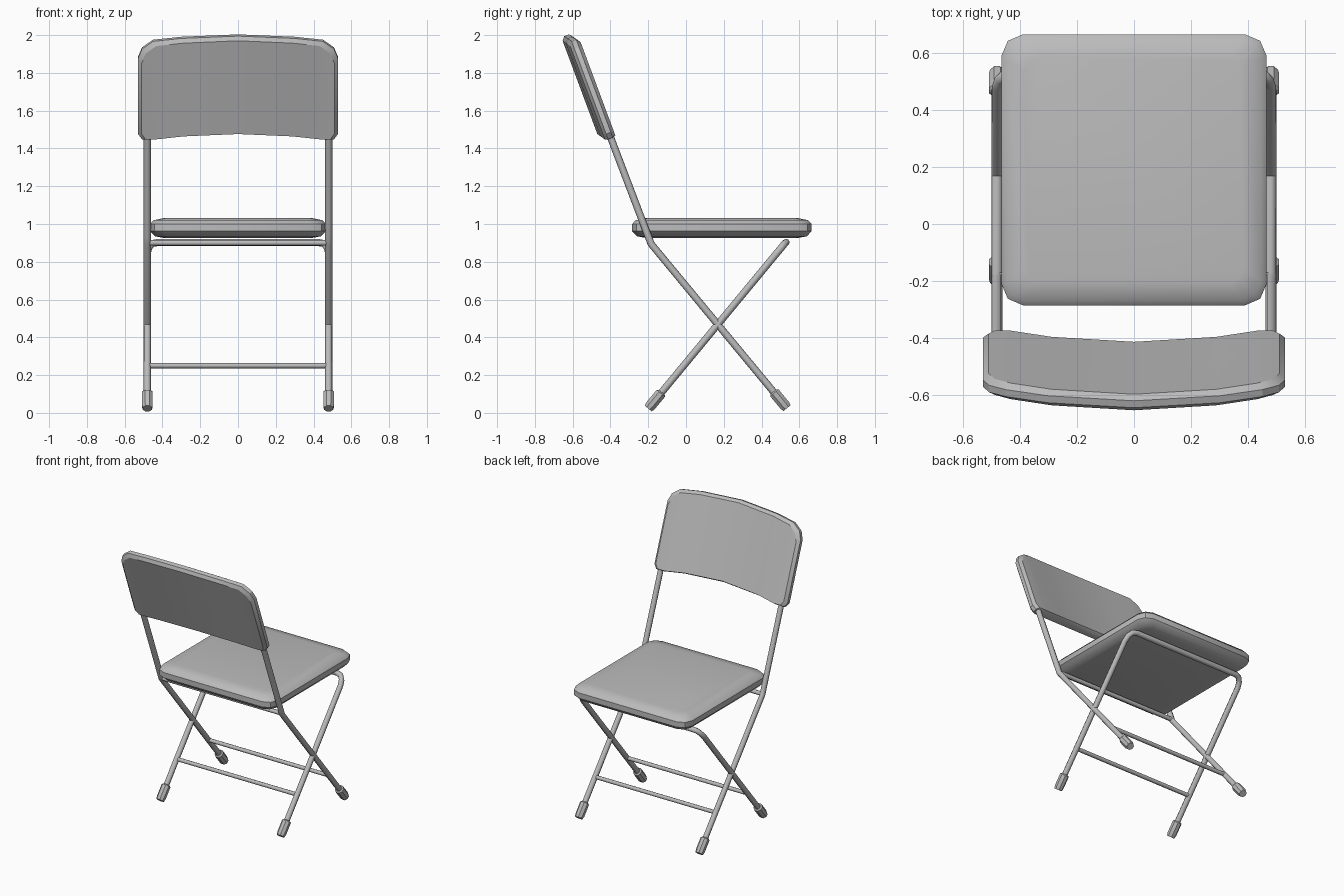
import bpy
import bmesh
import math
from mathutils import Vector

cube = bpy.data.objects.get("Cube")
if cube:
    bpy.data.objects.remove(cube, do_unlink=True)

GREY = (0.5, 0.5, 0.5, 1)
mat = bpy.data.materials.new("plain_grey")
mat.use_nodes = True
mat.diffuse_color = GREY
mat.node_tree.nodes["Principled BSDF"].inputs["Base Color"].default_value = GREY

LEG_X = 0.48
TUBE = 0.019


def finish(obj, angle=35):
    obj.data.materials.clear()
    obj.data.materials.append(mat)
    bpy.ops.object.select_all(action='DESELECT')
    obj.select_set(True)
    bpy.context.view_layer.objects.active = obj
    bpy.ops.object.shade_smooth_by_angle(angle=math.radians(angle))


def from_bmesh(name, bm, angle=35):
    bmesh.ops.recalc_face_normals(bm, faces=bm.faces)
    mesh = bpy.data.meshes.new(name)
    bm.to_mesh(mesh)
    bm.free()
    obj = bpy.data.objects.new(name, mesh)
    bpy.context.collection.objects.link(obj)
    finish(obj, angle)


def skin(bm, rings):
    """Join closed rings of points with quads and return the vertex rings."""
    loops = [[bm.verts.new(p) for p in ring] for ring in rings]
    n = len(loops[0])
    for a, b in zip(loops, loops[1:]):
        for i in range(n):
            j = (i + 1) % n
            bm.faces.new((a[i], a[j], b[j], b[i]))
    return loops


def tube(name, points, radius):
    """Octagonal tube along a path."""
    curve = bpy.data.curves.new(name, 'CURVE')
    curve.dimensions = '3D'
    curve.bevel_depth = radius
    curve.bevel_resolution = 2
    curve.use_fill_caps = True
    spline = curve.splines.new('POLY')
    spline.points.add(len(points) - 1)
    for sp, p in zip(spline.points, points):
        sp.co = (*p, 1)
    obj = bpy.data.objects.new(name, curve)
    bpy.context.collection.objects.link(obj)
    bpy.ops.object.select_all(action='DESELECT')
    obj.select_set(True)
    bpy.context.view_layer.objects.active = obj
    bpy.ops.object.convert(target='MESH')
    finish(bpy.context.view_layer.objects.active, 50)


def foot_cap(name, base, toward):
    """Octagonal rubber foot with a narrowed tip."""
    base, axis = Vector(base), (Vector(toward) - Vector(base)).normalized()
    across = Vector((1, 0, 0))
    other = axis.cross(across)
    rings = []
    for along, r in ((0, 0.026), (0.02, 0.031), (0.105, 0.031), (0.112, 0.022)):
        ring = []
        for k in range(8):
            a = math.tau * (k + 0.5) / 8
            ring.append(base + axis * along + (across * math.cos(a) + other * math.sin(a)) * r)
        rings.append(ring)
    bm = bmesh.new()
    loops = skin(bm, rings)
    bm.faces.new(loops[0])
    bm.faces.new(loops[-1])
    from_bmesh(name, bm)


# Seat cushion: rounded rectangle rings stacked from underside to top
def seat_ring(inset, z):
    hx, hy, cy = 0.465 - inset, 0.475 - inset, 0.19
    c = 0.075 - inset * 0.35
    corner = ((0, c), (c * 0.3, c * 0.3), (c, 0))
    pts = []
    for sx, sy in ((1, 1), (-1, 1), (-1, -1), (1, -1)):
        part = [(sx * (hx - a), cy + sy * (hy - b), z) for a, b in corner]
        pts += part if sx * sy > 0 else part[::-1]
    return pts


bm = bmesh.new()
profile = ((0.08, 0.925), (0.025, 0.935), (0, 0.962), (0, 1.0), (0.018, 1.02), (0.08, 1.033))
loops = skin(bm, [seat_ring(i, z) for i, z in profile])
bm.faces.new(loops[0])
bm.faces.new(loops[-1])
from_bmesh("seat", bm)

# Backrest: curved, leaning panel with bevelled rim
UP = Vector((0, -0.349, 0.937))
OUT = Vector((0, 0.937, 0.349))
ORIGIN = Vector((0, -0.40, 1.453))
half = [(0.53, 0.03, 0.455), (0.508, 0, 0.51), (0.45, 0, 0.553), (0.3, 0, 0.553)]
columns = [(-x, lo, hi) for x, lo, hi in half] + [(0, 0, 0.553)] + half[::-1]


def panel_ring(inset, depth):
    def place(x, v):
        bow = max(0, 1 - (x / 0.45) ** 2)
        p = ORIGIN + UP * (v + 0.04 * bow) + OUT * (depth - 0.027 * bow)
        p.x = x * (1 - inset / 0.53)
        return p
    bottom = [place(x, lo + inset * 0.3) for x, lo, hi in columns]
    top = [place(x, hi - inset) for x, lo, hi in columns]
    return bottom + top[::-1]


bm = bmesh.new()
loops = skin(bm, [panel_ring(i, d) for i, d in ((0.02, -0.03), (0, -0.013), (0, 0.013), (0.02, 0.03))])
last = len(loops[0]) - 1
for ring in (loops[0], loops[-1]):
    for i in range(len(columns) - 1):
        bm.faces.new((ring[i], ring[i + 1], ring[last - i - 1], ring[last - i]))
from_bmesh("backrest", bm, 25)

# Bent uprights that carry the backrest and run down to the feet, with caps
for side, s in (("left", 1), ("right", -1)):
    x = s * LEG_X
    foot, bend, top = (x, 0.535, 0.025), (x, -0.185, 0.895), (x, -0.55, 1.855)
    tube(side + "_upright", [top, (x, -0.2, 0.935), bend, foot], TUBE)
    foot_cap(side + "_upright_foot", foot, bend)
    foot_cap(side + "_support_foot", (x, -0.2, 0.023), (x, 0.17, 0.47))

# Crossing U-shaped support frame under the seat
leg = [(0, -0.2, 0.023), (0, 0.48, 0.845), (0.008, 0.505, 0.875), (0.028, 0.523, 0.897), (0.06, 0.53, 0.903)]
support = [(LEG_X - d, y, z) for d, y, z in leg]
support += [(-x, y, z) for x, y, z in reversed(support)]
tube("support_frame", support, TUBE)

# Cross bars
for name, y, z, r in (("rear_seat_bar", -0.185, 0.9, 0.015),
                      ("rear_lower_bar", -0.012, 0.25, 0.014),
                      ("front_lower_bar", 0.349, 0.25, 0.014)):
    tube(name, [(-LEG_X, y, z), (LEG_X, y, z)], r)
